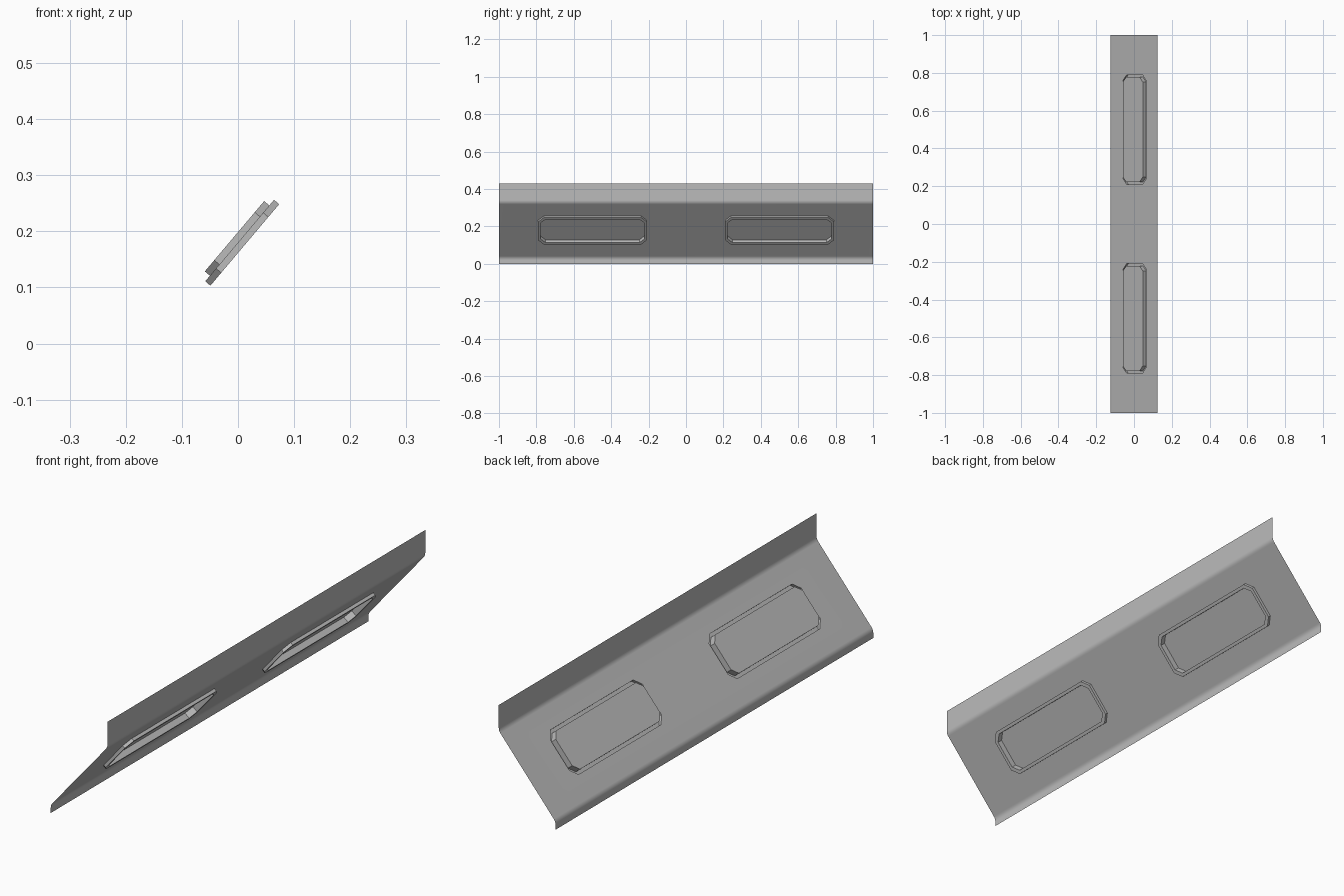
import bpy, bmesh, math
from mathutils import Vector

cube = bpy.data.objects.get("Cube")
if cube:
    bpy.data.objects.remove(cube, do_unlink=True)

steel = bpy.data.materials.new("plain_grey")
steel.use_nodes = True
grey = (0.5, 0.5, 0.5, 1)
steel.diffuse_color = grey
steel.node_tree.nodes["Principled BSDF"].inputs["Base Color"].default_value = grey

# Sheet profile corners (x, z): lip end, lower fold, upper fold, flange end
LIP, LOW, HIGH, TOP = [Vector((x, 0, z)) for x, z in
                       ((-0.125, 0), (-0.125, 0.032), (0.125, 0.328), (0.125, 0.43))]
SLOPE = (HIGH - LOW).normalized()
NORMAL = Vector((-SLOPE.z, 0, SLOPE.x))
CENTRE = (LOW + HIGH) / 2
POCKET_S, POCKET_Y = 0.0045, 0.5
DEPTH = 0.012


def on_sheet(s, y, n=0):
    """Point at slope distance s, length y and height n off the sloped web."""
    return CENTRE + SLOPE * s + NORMAL * n + Vector((0, y, 0))


def octagon(bm, y_mid, inset, n):
    a, b, c = 0.095 - inset, 0.29 - inset, 0.03 - inset * 0.3
    half = [(a, b - c), (a - c, b), (c - a, b), (-a, b - c)]
    pts = half + [(-s, -y) for s, y in half]
    return [bm.verts.new(on_sheet(POCKET_S + s, y_mid + y, n)) for s, y in pts]


def loop_edges(bm, verts):
    return [bm.edges.new((v, verts[(i + 1) % len(verts)])) for i, v in enumerate(verts)]


def finish(bm, name):
    bmesh.ops.recalc_face_normals(bm, faces=bm.faces)
    mesh = bpy.data.meshes.new(name)
    bm.to_mesh(mesh)
    bm.free()
    mesh.materials.append(steel)
    obj = bpy.data.objects.new(name, mesh)
    bpy.context.collection.objects.link(obj)
    bpy.ops.object.select_all(action='DESELECT')
    obj.select_set(True)
    bpy.context.view_layer.objects.active = obj
    bpy.ops.object.shade_smooth_by_angle(angle=math.radians(30))
    return obj


def fold(before, corner, after, size=0.012, steps=6):
    """Rounded bend between two straight runs."""
    a = corner + (before - corner).normalized() * size
    b = corner + (after - corner).normalized() * size
    ts = [i / steps for i in range(steps + 1)]
    return [a * (1 - t) ** 2 + corner * 2 * t * (1 - t) + b * t * t for t in ts]


# Bent sheet: lip, flat web with two openings, upright flange
bm = bmesh.new()
lower = [LIP] + fold(LIP, LOW, HIGH)
upper = fold(LOW, HIGH, TOP) + [TOP]
web_ends = []
for run in (lower, upper):
    rows = [[bm.verts.new(p + Vector((0, y, 0))) for y in (-1, 1)] for p in run]
    for r, q in zip(rows, rows[1:]):
        bm.faces.new((r[0], r[1], q[1], q[0]))
    web_ends.append(rows)
low, high = web_ends[0][-1], web_ends[1][0]
edges = [bm.edges.get(low), bm.edges.get(high),
         bm.edges.new((low[0], high[0])), bm.edges.new((low[1], high[1]))]
for side in (-1, 1):
    edges += loop_edges(bm, octagon(bm, side * POCKET_Y, 0, 0))
bmesh.ops.triangle_fill(bm, edges=edges, use_beauty=True, normal=NORMAL)
sheet = finish(bm, "bent_sheet")
weighted = sheet.modifiers.new("flat_web_shading", 'WEIGHTED_NORMAL')
weighted.keep_sharp = True

# Stamped pockets: rim below the web, raised panel above it
for name, side in (("front_pocket", -1), ("back_pocket", 1)):
    bm = bmesh.new()
    levels = ((0, 0), (0, -DEPTH), (0.013, -DEPTH), (0.013, DEPTH))
    rings = [octagon(bm, side * POCKET_Y, inset, n) for inset, n in levels]
    for r, q in zip(rings, rings[1:]):
        for i in range(len(r)):
            j = (i + 1) % len(r)
            bm.faces.new((r[i], r[j], q[j], q[i]))
    bm.faces.new(rings[-1])
    finish(bm, name)
